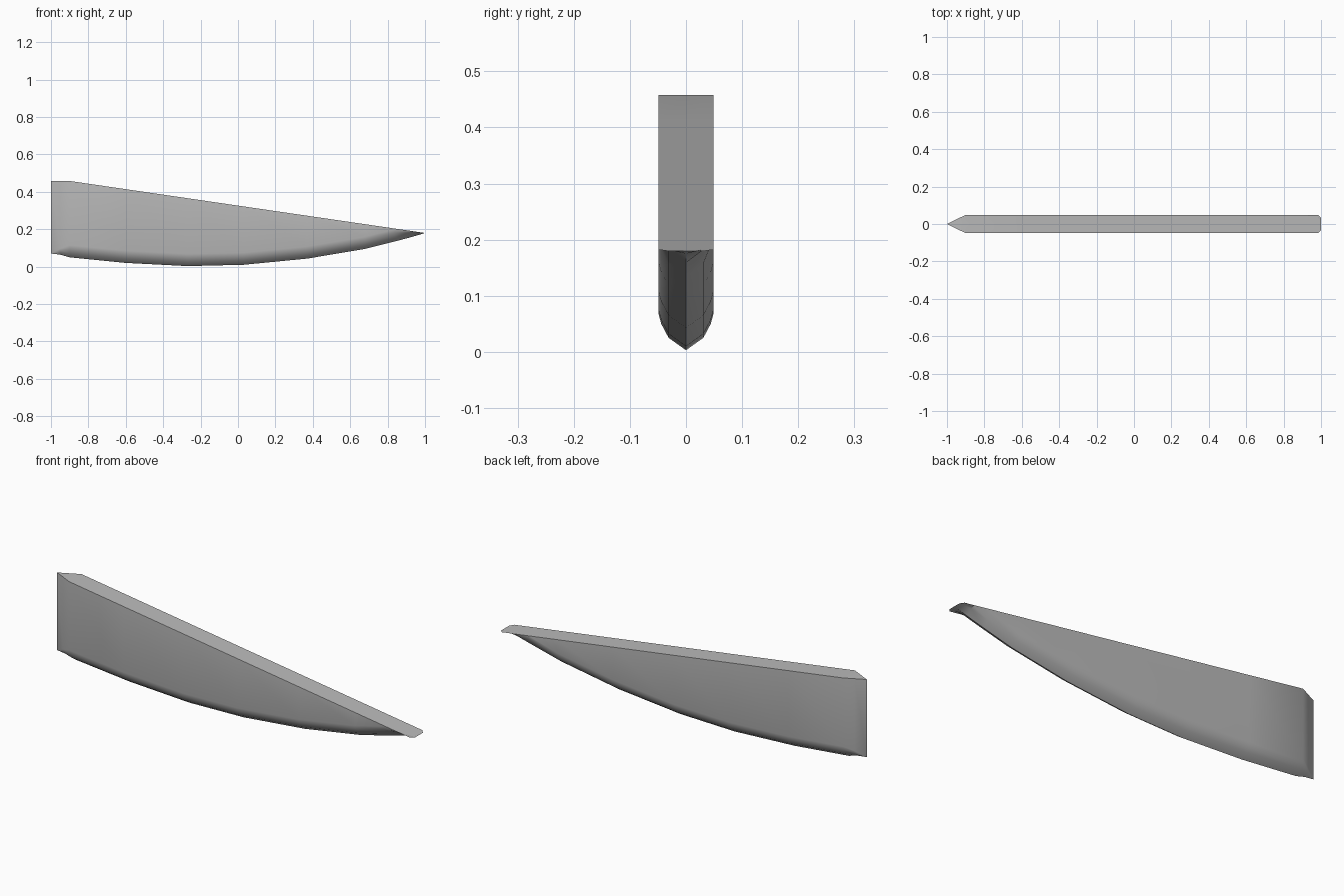
import bpy
import bmesh
import math

cube = bpy.data.objects.get("Cube")
if cube:
    bpy.data.objects.remove(cube, do_unlink=True)

grey = bpy.data.materials.new("plain grey")
grey.use_nodes = True
colour = (0.5, 0.5, 0.5, 1)
grey.diffuse_color = colour
grey.node_tree.nodes["Principled BSDF"].inputs["Base Color"].default_value = colour

HALF = 0.049
TIP_TOP, BUTT_TOP = 0.18, 0.458

# Stations along the length: x, height of the keel, half width
stations = [
    (-1.0, 0.07, 0), (-0.95, 0.064, HALF / 2), (-0.9, 0.05, HALF),
    (-0.6, 0.02, HALF), (-0.27, 0.003, HALF), (0.03, 0.01, HALF),
    (0.37, 0.043, HALF), (0.68, 0.095, HALF), (0.84, 0.135, HALF),
    (0.93, 0.159, HALF), (0.985, 0.175, HALF), (1.0, TIP_TOP, 0.032),
]
# Rounded belly: share of the half width, rise above the keel
belly = [(0.63, 0.022), (0.9, 0.047), (1.0, 0.065)]


def top_height(x):
    return TIP_TOP + (BUTT_TOP - TIP_TOP) * min(1, (1 - x) / 1.9)


def section(x, keel, half):
    """Closed outline across the blade, from keel to deck and back."""
    top = top_height(x)
    side = [(half * w, min(top, keel + rise * half / HALF)) for w, rise in belly]
    side.append((half, top))
    left = [(-y, z) for y, z in reversed(side)]
    return [(x, y, z) for y, z in [(0, keel)] + side + [(0, top)] + left]


# Blade lofted through the stations
bm = bmesh.new()
rings = [[bm.verts.new(p) for p in section(*s)] for s in stations]
for a, b in zip(rings, rings[1:]):
    for i in range(len(a)):
        j = (i + 1) % len(a)
        bm.faces.new((a[i], a[j], b[j], b[i]))
bmesh.ops.remove_doubles(bm, verts=bm.verts, dist=0.0005)
bmesh.ops.dissolve_degenerate(bm, edges=bm.edges, dist=0.0003)
bmesh.ops.recalc_face_normals(bm, faces=bm.faces)

mesh = bpy.data.meshes.new("blade")
bm.to_mesh(mesh)
bm.free()
mesh.materials.append(grey)
blade = bpy.data.objects.new("blade", mesh)
bpy.context.collection.objects.link(blade)

# Smooth sides with crisp deck and keel edges
bpy.context.view_layer.objects.active = blade
blade.select_set(True)
bpy.ops.object.shade_smooth_by_angle(angle=math.radians(32))
